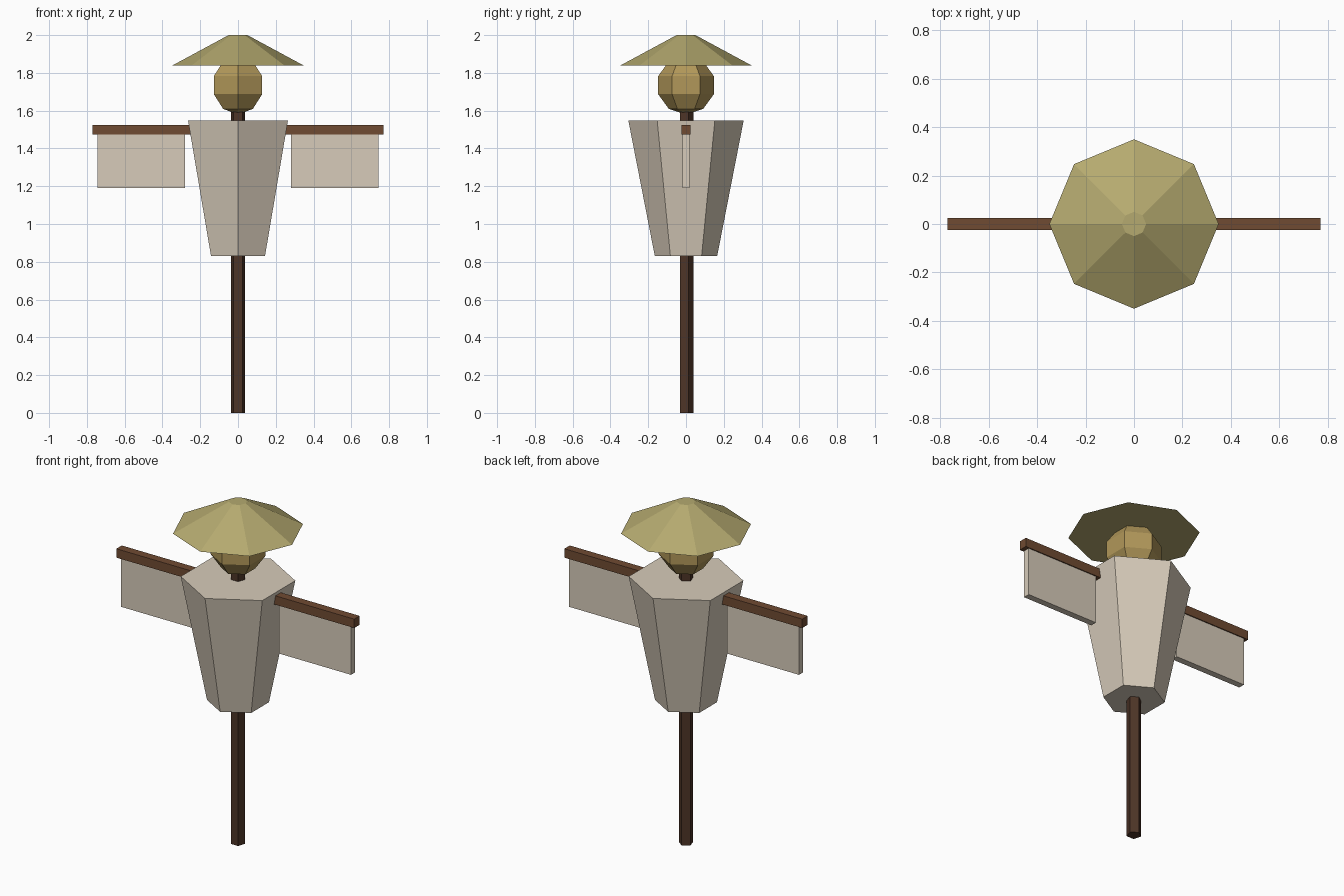
import bpy, bmesh
from math import sin, cos, pi

if "Cube" in bpy.data.objects:
    bpy.data.objects.remove(bpy.data.objects["Cube"])


def material(name, rgb):
    m = bpy.data.materials.new(name)
    m.diffuse_color = (*rgb, 1)
    m.use_nodes = True
    m.node_tree.nodes["Principled BSDF"].inputs["Base Color"].default_value = m.diffuse_color
    return m


DARK_WOOD = material("dark_wood", (0.075, 0.035, 0.02))
WOOD = material("wood", (0.16, 0.07, 0.032))
CLOTH = material("cloth", (0.68, 0.60, 0.49))
SACK = material("sack", (0.44, 0.31, 0.10))
STRAW = material("straw", (0.46, 0.40, 0.16))


def finish(name, bm, mat):
    bmesh.ops.recalc_face_normals(bm, faces=bm.faces[:])
    mesh = bpy.data.meshes.new(name)
    bm.to_mesh(mesh)
    bm.free()
    mesh.materials.append(mat)
    ob = bpy.data.objects.new(name, mesh)
    bpy.context.collection.objects.link(ob)
    return ob


def lathe(name, sides, profile, mat):
    """Flat-sided solid from (radius, z) rings, first corner on +y."""
    bm = bmesh.new()
    rings = []
    for r, z in profile:
        angles = [pi / 2 + 2 * pi * i / sides for i in range(sides)]
        rings.append([bm.verts.new((r * cos(a), r * sin(a), z)) for a in angles])
    for lo, hi in zip(rings, rings[1:]):
        for i in range(sides):
            j = (i + 1) % sides
            bm.faces.new((lo[i], lo[j], hi[j], hi[i]))
    bm.faces.new(rings[0][::-1])
    bm.faces.new(rings[-1])
    bmesh.ops.remove_doubles(bm, verts=bm.verts[:], dist=1e-5)
    return finish(name, bm, mat)


def box(name, x, y, z, mat):
    bm = bmesh.new()
    bmesh.ops.create_cube(bm, size=1)
    for v in bm.verts:
        v.co = [lo + (c + 0.5) * (hi - lo) for c, (lo, hi) in zip(v.co, (x, y, z))]
    return finish(name, bm, mat)


# Upright pole and crossbar
lathe("pole", 5, [(0.04, 0), (0.04, 1.65)], DARK_WOOD)
box("crossbar", (-0.77, 0.77), (-0.025, 0.025), (1.473, 1.525), WOOD)

# Tapered coat body
lathe("coat", 6, [(0.165, 0.83), (0.305, 1.547)], CLOTH)

# Hanging sleeves
for side, s in (("left", -1), ("right", 1)):
    box(side + "_sleeve", sorted((s * 0.28, s * 0.745)), (-0.019, 0.019), (1.19, 1.49), CLOTH)

# Faceted sack head: six segments, five rings
R, CZ = 0.155, 1.735
head = [(R * sin(pi * k / 5), CZ - R * cos(pi * k / 5)) for k in range(1, 5)]
lathe("head", 6, [(0.001, CZ - R)] + head + [(0.001, CZ + R)], SACK)

# Wide straw hat
lathe("hat", 8, [(0.35, 1.838), (0.05, 2.0)], STRAW)
